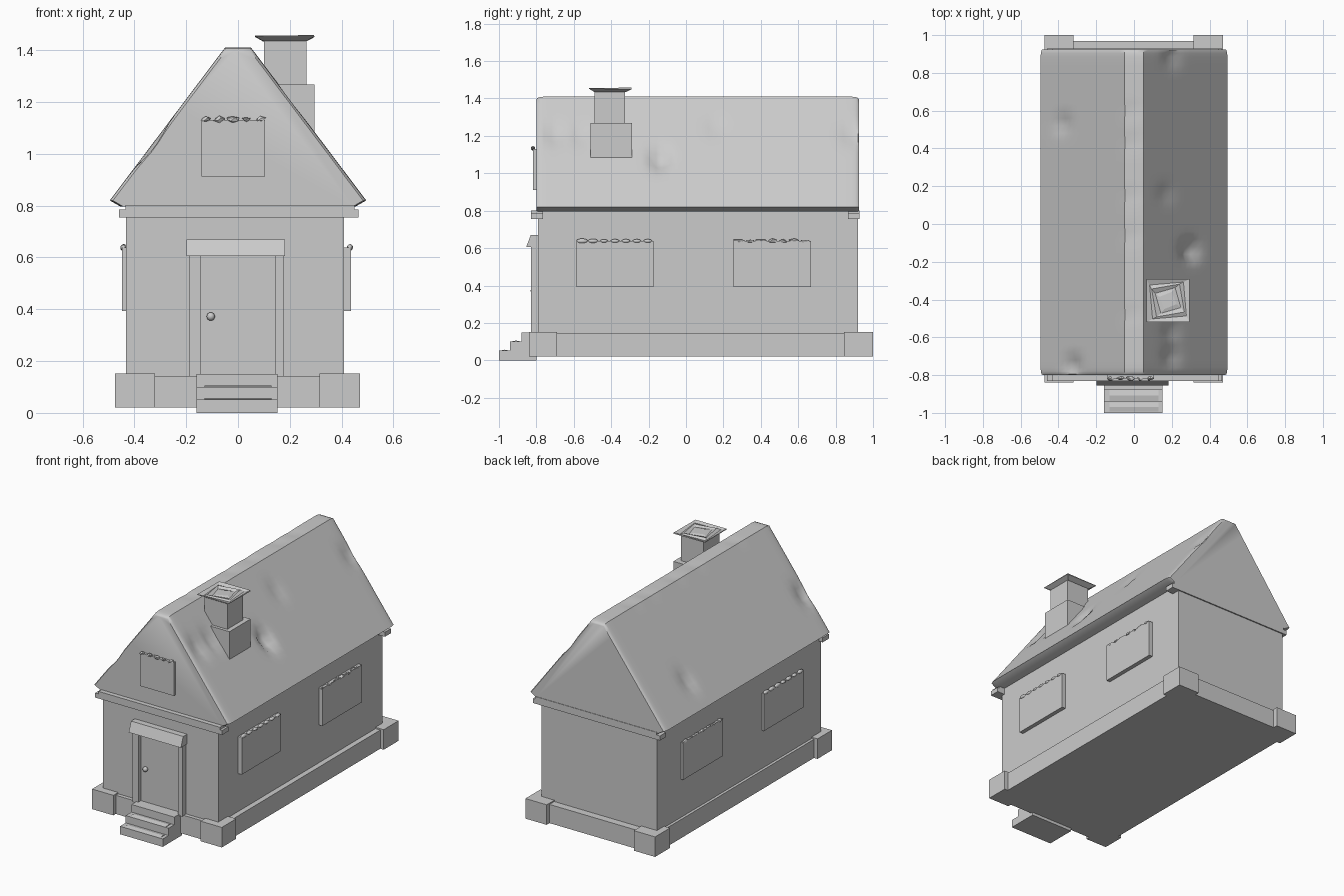
import bpy, bmesh, math, random
from mathutils import Vector

random.seed(4)
cube = bpy.data.objects.get("Cube")
if cube:
    bpy.data.objects.remove(cube, do_unlink=True)

grey = bpy.data.materials.new("plain_grey")
grey.use_nodes = True
grey.diffuse_color = (0.6, 0.6, 0.6, 1)
grey.node_tree.nodes["Principled BSDF"].inputs["Base Color"].default_value = (0.6, 0.6, 0.6, 1)


def finish(name, bm, smooth=None):
    bmesh.ops.recalc_face_normals(bm, faces=bm.faces[:])
    mesh = bpy.data.meshes.new(name)
    bm.to_mesh(mesh)
    bm.free()
    mesh.materials.append(grey)
    obj = bpy.data.objects.new(name, mesh)
    bpy.context.collection.objects.link(obj)
    if smooth:
        bpy.ops.object.select_all(action='DESELECT')
        obj.select_set(True)
        bpy.context.view_layer.objects.active = obj
        bpy.ops.object.shade_smooth_by_angle(angle=math.radians(smooth))
    return obj


def add_box(bm, x, y, z):
    verts = bmesh.ops.create_cube(bm, size=1)["verts"]
    for v in verts:
        v.co = [a[0] if c < 0 else a[1] for a, c in zip((x, y, z), v.co)]


def box(name, x, y, z):
    bm = bmesh.new()
    add_box(bm, x, y, z)
    return finish(name, bm)


def loft(name, rings, smooth=None):
    """Skin a list of closed rings and cap both ends."""
    bm = bmesh.new()
    rows = [[bm.verts.new(p) for p in ring] for ring in rings]
    n = len(rows[0])
    for a, b in zip(rows, rows[1:]):
        for i in range(n):
            j = (i + 1) % n
            bm.faces.new((a[i], a[j], b[j], b[i]))
    bm.faces.new(rows[0])
    bm.faces.new(rows[-1])
    return finish(name, bm, smooth)


def extrude_x(name, profile, x):
    return loft(name, [[(c, y, z) for y, z in profile] for c in x])


# Foundation with corner blocks
box("foundation", (-.45, .445), (-.815, .97), (.02, .143))
for sx, x in (("right", (-.475, -.32)), ("left", (.315, .47))):
    for sy, y in (("front", (-.84, -.69)), ("back", (.845, 1))):
        box(f"{sy}_{sx}_corner_block", x, y, (.02, .152))

# Walls and the beams beneath the gables
box("walls", (-.432, .41), (-.79, .92), (.1, .8))
for side, y in (("front", (-.83, -.765)), ("back", (.865, .928))):
    box(side + "_beam", (-.46, .465), y, (.755, .785))
    box(side + "_beam_top", (-.435, .45), y, (.785, .802))

# Roof: gable section swept along y, softened at its ends and dented
corners = [(-.455, .797), (-.495, .82), (-.05, 1.41), (.05, 1.41), (.495, .82), (.455, .797)]
steps = [1, 18, 3, 18, 1, 1]
section = []
for k, n in enumerate(steps):
    a, b = Vector(corners[k]), Vector(corners[(k + 1) % len(corners)])
    section += [a.lerp(b, i / n) for i in range(n)]

dents = [(.3, -.14, .05), (.2, -.7, .025), (.2, -.57, .02), (.2, .88, .02),
         (-.38, .53, .02), (-.33, -.75, .03), (.17, .16, .012)]
ridge_chips = (.6, .43, .15, -.06, -.48)


def roof_point(p, y, shrink):
    x, z = p
    x *= 1 - shrink
    z -= shrink * max(0, z - .8)
    depth = sum(d * math.exp(-((x - dx) ** 2 + (y - dy) ** 2) / .0016)
                for dx, dy, d in dents)
    if z > 1.3:
        depth += sum(.012 * math.exp(-((x + .01) ** 2 + (y - c) ** 2) / .0012)
                     for c in ridge_chips)
    if z < .83:
        depth = 0
    return (x - math.copysign(depth * .75, x) * (abs(x) > .05), y, z - depth * .65)


ends = [(-.8, .025), (-.795, .012), (-.78, .004), (-.76, 0)]
roof_y = ends + [(-.72 + .04 * i, 0) for i in range(40)]
roof_y += [(.885, 0), (.905, .004), (.92, .012), (.925, .025)]
loft("roof", [[roof_point(p, y, s) for p in section] for y, s in roof_y], 40)

# Chimney in two tiers with a flared, rough, hollow cap
box("chimney_base", (.06, .295), (-.51, -.29), (1.08, 1.268))
box("chimney_stack", (.1, .265), (-.49, -.325), (1.26, 1.445))


def square(half, z, turn):
    return [(.18 + half * 1.414 * math.cos(math.radians(45 + turn + 90 * k)),
             -.405 + half * 1.414 * math.sin(math.radians(45 + turn + 90 * k)),
             z + random.uniform(-.002, .002)) for k in range(4)]


cap = ((.083, 1.435, 0), (.115, 1.452, 0), (.113, 1.457, 0), (.09, 1.449, 5),
       (.075, 1.456, 10), (.055, 1.447, 16), (.035, 1.453, 22))
loft("chimney_cap", [square(*c) for c in cap])

# Door, its surround and its knob
box("door", (-.145, .145), (-.803, -.78), (.14, .61))
box("door_right_post", (-.188, -.145), (-.83, -.78), (.14, .61))
box("door_left_post", (.145, .175), (-.83, -.78), (.14, .61))
extrude_x("door_lintel", [(-.78, .605), (-.855, .605), (-.83, .67), (-.78, .67)], (-.198, .182))
bm = bmesh.new()
bmesh.ops.create_uvsphere(bm, u_segments=12, v_segments=8, radius=.016)
bmesh.ops.translate(bm, verts=bm.verts, vec=(-.105, -.815, .372))
finish("door_knob", bm, 60)

# Front steps with thin drifts on the treads
extrude_x("front_steps", [(-.8, 0), (-1, 0), (-1, .052), (-.94, .052), (-.94, .1),
                          (-.88, .1), (-.88, .15), (-.8, .15)], (-.16, .152))
for i in range(2):
    y, z = -.998 + .06 * i, .051 + .049 * i
    extrude_x(f"step_drift_{i + 1}", [(y, z), (y + .03, z + .006), (y + .058, z)], (-.13, .13))


def trim(name, start, along, length, count, spiky):
    """A row of small lumps or chips along the top of a window."""
    bm = bmesh.new()
    start, along = Vector(start), Vector(along)
    pitch = length / count
    for i in range(count):
        size = random.uniform(.7, 1.1)
        lump = bmesh.ops.create_icosphere(bm, subdivisions=1 if spiky else 2, radius=1)["verts"]
        centre = start + along * pitch * (i + .5)
        for v in lump:
            wide = pitch * .52 * size
            scale = Vector([wide if abs(a) > .5 else .012 for a in along])
            scale.z = .013 * size
            if spiky:
                v.co *= random.uniform(.5, 1.2)
            v.co = centre + v.co * scale
    finish(name, bm, None if spiky else 50)


# Side windows, two on each wall
for side, x, face in (("right", (-.447, -.42), -.442), ("left", (.4, .437), .432)):
    for where, y, spiky in (("front", (-.585, -.175), False), ("back", (.255, .668), True)):
        box(f"{side}_{where}_window", x, y, (.393, .638))
        trim(f"{side}_{where}_window_trim", (face, y[0], .638), (0, 1, 0), y[1] - y[0], 7, spiky)

# Gable window
box("gable_window", (-.14, .105), (-.818, -.78), (.912, 1.13))
trim("gable_window_trim", (-.15, -.818, 1.133), (1, 0, 0), .26, 5, True)
